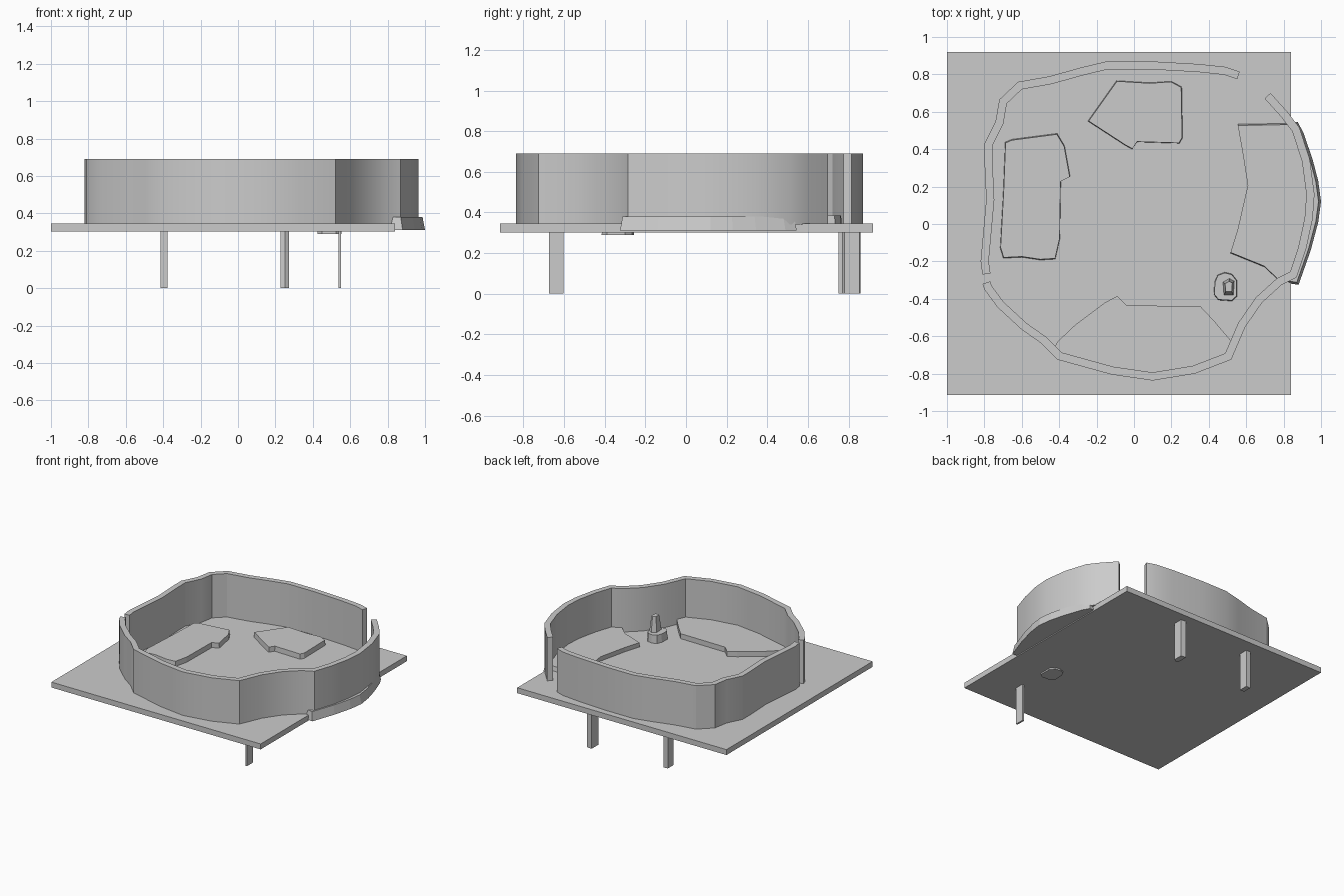
import bpy, bmesh, math
from mathutils import Vector

if "Cube" in bpy.data.objects:
    bpy.data.objects.remove(bpy.data.objects["Cube"])


def finish(name, bm, smooth=False):
    bmesh.ops.recalc_face_normals(bm, faces=bm.faces[:])
    me = bpy.data.meshes.new(name)
    bm.to_mesh(me)
    bm.free()
    if smooth:
        me.shade_smooth()
        me.set_sharp_from_angle(angle=math.radians(30))
    ob = bpy.data.objects.new(name, me)
    bpy.context.collection.objects.link(ob)
    return ob


def prism(name, pts, z0, z1, taper=1.0, centre=None):
    """Closed outline from z0 to z1; the top is scaled about centre."""
    c = Vector(centre) if centre else sum((Vector(p) for p in pts), Vector((0, 0))) / len(pts)
    bm = bmesh.new()
    low = [bm.verts.new((x, y, z0)) for x, y in pts]
    top = [bm.verts.new((*(c + (Vector(p) - c) * taper), z1)) for p in pts]
    bm.faces.new(low)
    bm.faces.new(top)
    for i in range(len(pts)):
        j = (i + 1) % len(pts)
        bm.faces.new((low[i], low[j], top[j], top[i]))
    return finish(name, bm)


def rect(x0, x1, y0, y1):
    return [(x0, y0), (x1, y0), (x1, y1), (x0, y1)]


def wall(name, path, z0, z1, t):
    """Open clockwise path thickened inwards with mitred corners."""
    p = [Vector(q) for q in path]
    norms = [Vector((b.y - a.y, a.x - b.x)).normalized() for a, b in zip(p, p[1:])]
    bm = bmesh.new()
    rings = []
    for i, q in enumerate(p):
        a, b = norms[max(i - 1, 0)], norms[min(i, len(norms) - 1)]
        m = (a + b).normalized()
        inner = q + m * (t / m.dot(a))
        rings.append([bm.verts.new((v.x, v.y, z)) for v, z in
                      ((q, z0), (q, z1), (inner, z1), (inner, z0))])
    for r, s in zip(rings, rings[1:]):
        for k in range(4):
            n = (k + 1) % 4
            bm.faces.new((r[k], r[n], s[n], s[k]))
    bm.faces.new(rings[0])
    bm.faces.new(rings[-1])
    return finish(name, bm, True)


# Base plate
prism("base_plate", rect(-1, 0.84, -0.915, 0.92), 0.302, 0.345)

# Two wall segments with gaps at the left and the back right
wall("back_left_wall", [
    (-.81, -.27), (-.82, -.20), (-.79, .13), (-.80, .345), (-.80, .43), (-.74, .55),
    (-.72, .665), (-.62, .76), (-.45, .79), (-.29, .835), (-.145, .87), (.085, .87),
    (.35, .855), (.49, .84), (.565, .815)], 0.34, 0.69, 0.043)
wall("front_right_wall", [
    (.73, .70), (.82, .60), (.885, .515), (.94, .345), (.965, .16), (.955, .025),
    (.92, -.135), (.87, -.285), (.79, -.325), (.685, -.42), (.595, -.55), (.52, -.725),
    (.325, -.80), (.10, -.837), (-.12, -.805), (-.41, -.725), (-.50, -.635),
    (-.60, -.565), (-.73, -.445), (-.80, -.35), (-.81, -.32)], 0.34, 0.69, 0.043)

# Raised pads on the floor
prism("left_pad", [
    (-.69, .44), (-.655, .455), (-.41, .487), (-.37, .42), (-.34, .255), (-.39, .23),
    (-.395, -.08), (-.42, -.19), (-.50, -.195), (-.60, -.18), (-.70, -.185),
    (-.717, -.13), (-.70, .18)], 0.32, 0.385, 0.98)
prism("back_pad", [
    (-.25, .55), (-.095, .768), (.085, .757), (.20, .765), (.257, .735), (.262, .46),
    (.245, .43), (.015, .437), (-.01, .398), (-.05, .42)], 0.32, 0.385, 0.975)
prism("front_pad", [
    (-.425, -.66), (-.41, -.63), (-.315, -.54), (-.155, -.42), (-.09, -.385),
    (-.04, -.435), (.355, -.44), (.43, -.52), (.515, -.62), (.515, -.71), (.31, -.78),
    (.10, -.815), (-.12, -.785), (-.40, -.70)], 0.32, 0.385)

# Ledge overhanging the plate on the right
prism("right_ledge", [
    (.555, .54), (.875, .545), (.905, .49), (.955, .345), (.985, .23), (1.0, .12),
    (.985, .01), (.945, -.14), (.88, -.325), (.78, -.31), (.70, -.235), (.515, -.16),
    (.555, -.03), (.61, .21), (.58, .40)], 0.31, 0.38, 0.97, (0.555, 0.11))

# Small stepped post
prism("post_foot", [
    (.445, -.27), (.485, -.255), (.525, -.265), (.553, -.30), (.553, -.39),
    (.525, -.415), (.45, -.41), (.425, -.38), (.428, -.31)], 0.29, 0.41, 0.92)
prism("post", [
    (.475, -.31), (.51, -.29), (.537, -.305), (.532, -.38), (.48, -.38)],
    0.40, 0.53, 0.62)

# Three legs
prism("back_left_leg", rect(-.414, -.376, .75, .82), 0, 0.32)
prism("back_right_leg", [(.228, .775), (.25, .768), (.272, .78), (.272, .855), (.228, .86)],
      0, 0.32)
prism("front_right_leg", rect(.538, .552, -.675, -.603), 0, 0.32)
